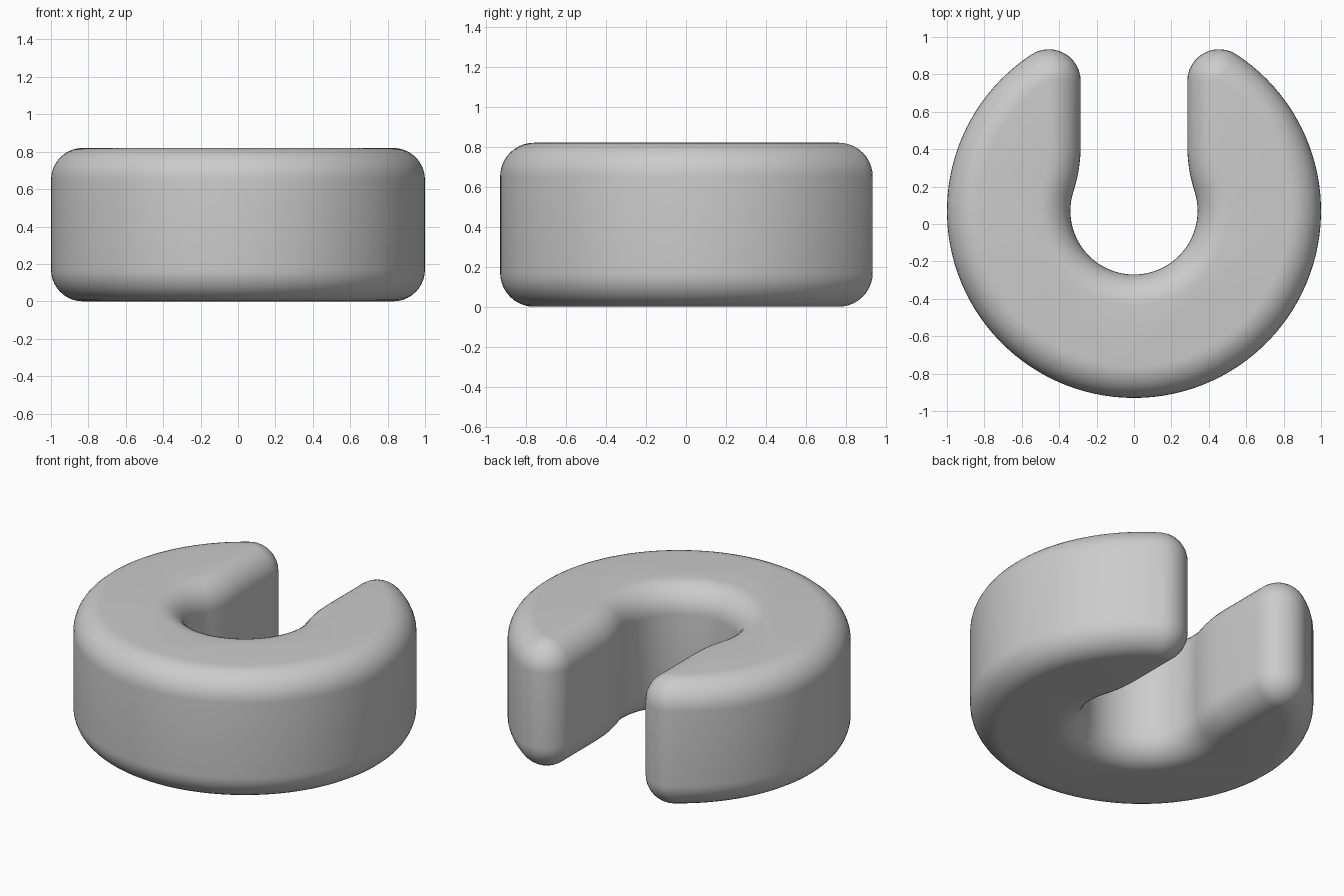
import bpy, bmesh
from math import sin, cos, pi, atan2, sqrt

old = bpy.data.objects.get("Cube")
if old:
    bpy.data.objects.remove(old, do_unlink=True)

HEIGHT = 0.82
CENTRE_Y = 0.07
OUTER, HOLE, SLOT = 1.0, 0.34, 0.285    # ring radii and half slot width
ROUND = 0.17                            # edge and tip rounding
THROAT = 0.8                            # blend between hole and slot
STEPS = 10

# Centres of the tip and throat arcs, tangent to their neighbours
tip_x = SLOT + ROUND
tip_y = sqrt((OUTER - ROUND) ** 2 - tip_x ** 2)
throat_x = SLOT + THROAT
throat_y = sqrt((HOLE + THROAT) ** 2 - throat_x ** 2)
tip_angle = atan2(tip_y, tip_x)
throat_angle = atan2(throat_y, throat_x)


def arc(cx, cy, r, start, end, n):
    pts = []
    for i in range(n + 1):
        a = start + (end - start) * i / n
        pts.append((cx + r * cos(a), cy + r * sin(a)))
    return pts


def outline(inset):
    """Closed outline of the open ring, shrunk evenly by inset."""
    half = arc(0, 0, OUTER - inset, -pi / 2, tip_angle, 48)
    half += arc(tip_x, tip_y, ROUND - inset, tip_angle, pi, 12)[1:]
    half += arc(throat_x, throat_y, THROAT - inset, pi, pi + throat_angle, 8)
    half += arc(0, 0, HOLE + inset, throat_angle, -pi / 2, 24)[1:]
    return half + [(-x, y) for x, y in half[-2:0:-1]]


# Stack of (inset, height) levels: rounded bottom edge, then rounded top edge
levels = []
for i in range(STEPS + 1):
    a = pi / 2 * i / STEPS
    levels.append((ROUND * (1 - sin(a)), ROUND * (1 - cos(a))))
levels += [(d, HEIGHT - z) for d, z in reversed(levels)]

bm = bmesh.new()
rings = [[bm.verts.new((x, y + CENTRE_Y, z)) for x, y in outline(d)]
         for d, z in levels]
for low, high in zip(rings, rings[1:]):
    for i in range(len(low)):
        j = (i + 1) % len(low)
        bm.faces.new((low[i], low[j], high[j], high[i]))
bm.faces.new(rings[0][::-1])
bm.faces.new(rings[-1])
bmesh.ops.remove_doubles(bm, verts=bm.verts[:], dist=0.0001)
bmesh.ops.recalc_face_normals(bm, faces=bm.faces[:])

mesh = bpy.data.meshes.new("open_ring")
bm.to_mesh(mesh)
bm.free()
ring = bpy.data.objects.new("open_ring", mesh)
bpy.context.collection.objects.link(ring)

# Plain grey
grey = bpy.data.materials.new("light_grey")
grey.use_nodes = True
colour = (0.6, 0.6, 0.6, 1)
grey.diffuse_color = colour
grey.node_tree.nodes["Principled BSDF"].inputs["Base Color"].default_value = colour
mesh.materials.append(grey)

bpy.ops.object.select_all(action="DESELECT")
ring.select_set(True)
bpy.context.view_layer.objects.active = ring
bpy.ops.object.shade_smooth_by_angle()
